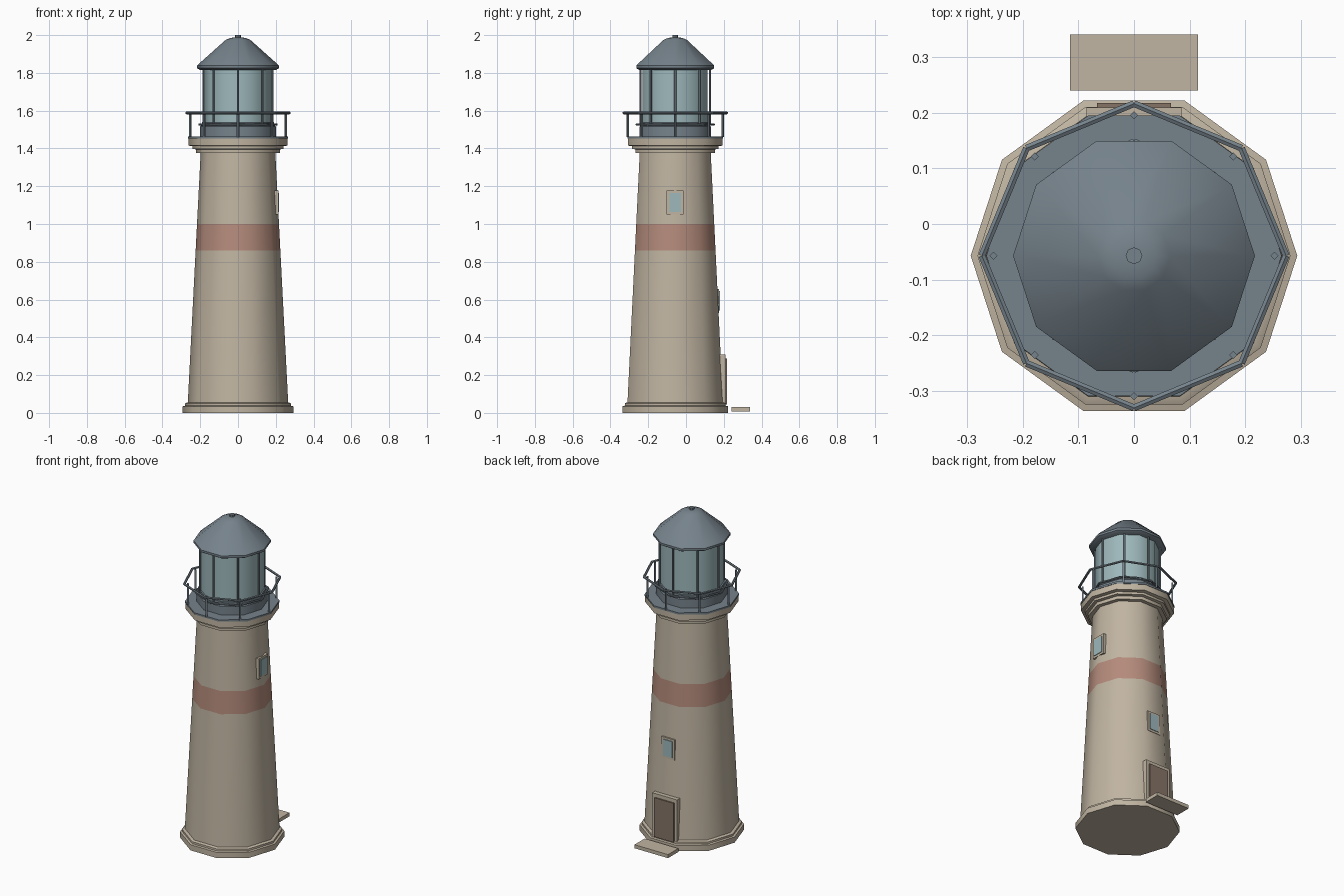
import bpy, bmesh, math
from mathutils import Vector

if "Cube" in bpy.data.objects:
    bpy.data.objects.remove(bpy.data.objects["Cube"])

CY = -0.057  # tower axis sits slightly forward of the origin


def material(name, rgb):
    m = bpy.data.materials.new(name)
    m.diffuse_color = (*rgb, 1)
    m.use_nodes = True
    m.node_tree.nodes["Principled BSDF"].inputs["Base Color"].default_value = m.diffuse_color
    return m


CREAM = material("cream_stone", (0.53, 0.46, 0.36))
RED = material("faded_red", (0.46, 0.26, 0.20))
SLATE = material("slate_metal", (0.18, 0.225, 0.26))
GLASS = material("pale_glass", (0.34, 0.48, 0.50))
WOOD = material("door_wood", (0.24, 0.175, 0.135))


def finish(name, bm, mats, smooth=True):
    bmesh.ops.recalc_face_normals(bm, faces=bm.faces)
    me = bpy.data.meshes.new(name)
    bm.to_mesh(me)
    bm.free()
    ob = bpy.data.objects.new(name, me)
    bpy.context.collection.objects.link(ob)
    for m in mats:
        me.materials.append(m)
    if smooth:
        bpy.ops.object.select_all(action='DESELECT')
        ob.select_set(True)
        bpy.context.view_layer.objects.active = ob
        bpy.ops.object.shade_smooth_by_angle(angle=math.radians(40))
    return ob


def lathe(name, profile, mats, n=10, rule=None):
    """Closed turned solid from (radius, height) pairs."""
    bm = bmesh.new()
    rings = [[bm.verts.new((r * math.cos(2 * math.pi * i / n),
                            CY + r * math.sin(2 * math.pi * i / n), z))
              for i in range(n)] for r, z in profile]
    for a, b in zip(rings, rings[1:]):
        for i in range(n):
            j = (i + 1) % n
            f = bm.faces.new((a[i], a[j], b[j], b[i]))
            if rule:
                f.material_index = rule(f.calc_center_median().z)
    bm.faces.new(rings[0][::-1])
    bm.faces.new(rings[-1])
    return finish(name, bm, mats)


def box(name, lo, hi, mat):
    bm = bmesh.new()
    bmesh.ops.create_cube(bm, size=1)
    for v in bm.verts:
        v.co = [(a + b) / 2 + c * (b - a) for a, b, c in zip(lo, hi, v.co)]
    return finish(name, bm, [mat], False)


def rod(name, p, q, r, mat, n=6):
    p, q = Vector(p), Vector(q)
    d = q - p
    bm = bmesh.new()
    bmesh.ops.create_cone(bm, cap_ends=True, segments=n, radius1=r, radius2=r, depth=d.length)
    rot = d.to_track_quat('Z', 'Y')
    for v in bm.verts:
        v.co = rot @ v.co + (p + q) / 2
    return finish(name, bm, [mat], n > 4)


def polar(r, k, z):
    a = k * math.pi / 4
    return (r * math.cos(a), CY + r * math.sin(a), z)


# plinth and tapered tower with painted band
lathe("plinth", [(0.293, 0), (0.293, 0.035), (0.281, 0.038), (0.281, 0.05), (0.268, 0.056)], [CREAM])


def tower_r(z):
    return 0.267 - 0.0515 * (z - 0.03)


lathe("tower", [(tower_r(z), z) for z in (0.03, 0.86, 1.0, 1.39)], [CREAM, RED],
      rule=lambda z: int(0.86 < z < 1.0))

# gallery and deck
lathe("gallery", [(0.222, 1.375), (0.222, 1.395), (0.24, 1.398), (0.24, 1.412),
                  (0.262, 1.415), (0.262, 1.452)], [CREAM])
lathe("gallery_deck", [(0.265, 1.452), (0.265, 1.463)], [SLATE])

# lantern room
lathe("lantern_base", [(0.2, 1.46), (0.2, 1.515), (0.19, 1.525), (0.19, 1.54)], [SLATE])
lathe("lantern_glass", [(0.181, 1.535), (0.181, 1.825)], [GLASS])
lathe("roof", [(0.2, 1.815), (0.217, 1.825), (0.217, 1.838), (0.205, 1.85),
               (0.065, 1.975), (0.04, 1.985), (0.015, 1.988)], [SLATE])
lathe("finial", [(0.015, 1.98), (0.015, 2.0)], [SLATE], n=8)

# glazing bars, railing posts and rails
for k in range(8):
    rod("glazing_bar", polar(0.184, k, 1.53), polar(0.184, k, 1.825), 0.006, SLATE)
    rod("railing_post", polar(0.252, k, 1.46), polar(0.252, k, 1.59), 0.007, SLATE, 4)
    rod("top_rail", polar(0.273, k, 1.588), polar(0.273, k + 1, 1.588), 0.007, SLATE)
    rod("lower_rail", polar(0.205, k, 1.527), polar(0.205, k + 1, 1.527), 0.006, SLATE)

# side window
box("side_window_frame", (0.19, CY - 0.045, 1.05), (0.214, CY + 0.045, 1.177), CREAM)
box("side_window_pane", (0.19, CY - 0.031, 1.063), (0.218, CY + 0.031, 1.164), GLASS)
# back window
box("back_window_frame", (-0.045, 0.14, 0.53), (0.045, 0.175, 0.657), CREAM)
box("back_window_pane", (-0.031, 0.14, 0.543), (0.031, 0.179, 0.644), GLASS)
# door and step
box("door_frame", (-0.085, 0.17, 0.03), (0.085, 0.209, 0.31), CREAM)
box("door", (-0.066, 0.17, 0.045), (0.066, 0.217, 0.287), WOOD)
box("door_step", (-0.115, 0.24, 0.008), (0.115, 0.34, 0.03), CREAM)
